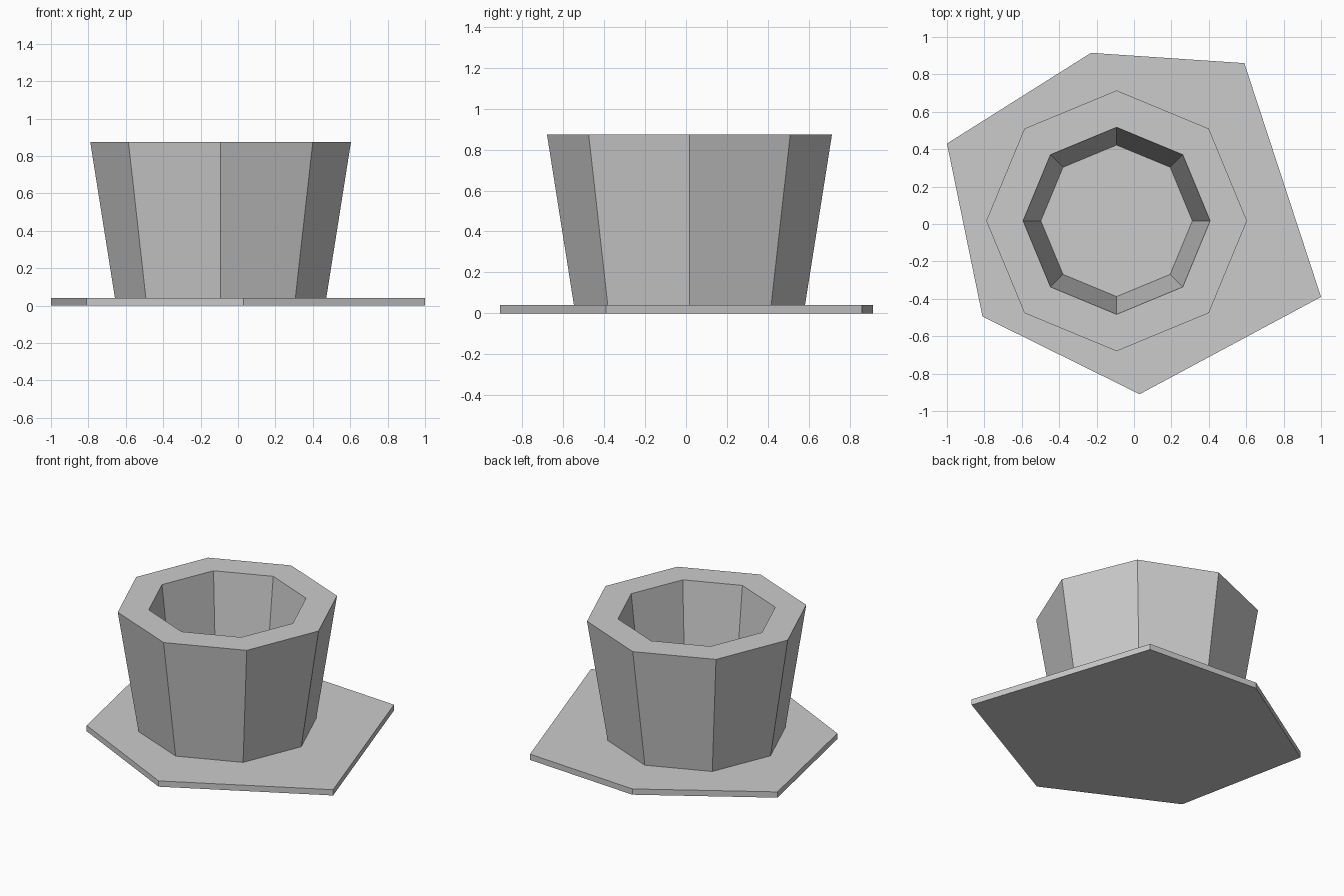
import bpy, bmesh
from math import tau
from mathutils import Vector

cube = bpy.data.objects.get("Cube")
if cube:
    bpy.data.objects.remove(cube, do_unlink=True)

BASE_TOP = 0.04
CUP_TOP = 0.875
SIDES = 8

grey = bpy.data.materials.new("plain grey")
grey.use_nodes = True
colour = (0.6, 0.6, 0.6, 1)
grey.diffuse_color = colour
grey.node_tree.nodes["Principled BSDF"].inputs["Base Color"].default_value = colour


def finish(name, bm, location=(0, 0, 0)):
    bmesh.ops.recalc_face_normals(bm, faces=bm.faces)
    mesh = bpy.data.meshes.new(name)
    bm.to_mesh(mesh)
    bm.free()
    mesh.materials.append(grey)
    obj = bpy.data.objects.new(name, mesh)
    obj.location = location
    bpy.context.collection.objects.link(obj)
    return obj


# Irregular six-sided base plate, extruded from its outline
outline = [(-1, 0.43), (-0.81, -0.495), (0.03, -0.91),
           (1, -0.39), (0.59, 0.86), (-0.23, 0.915)]
bm = bmesh.new()
bottom = bm.faces.new([bm.verts.new((x, y, 0)) for x, y in outline])
top = bmesh.ops.extrude_face_region(bm, geom=[bottom], use_keep_orig=True)
bmesh.ops.translate(bm, vec=(0, 0, BASE_TOP),
                    verts=[v for v in top["geom"] if isinstance(v, bmesh.types.BMVert)])
finish("base_plate", bm)

# Flared eight-sided open cup, its wall section spun around the axis
section = [(0.565, BASE_TOP), (0.697, CUP_TOP), (0.5, CUP_TOP), (0.405, BASE_TOP)]
bm = bmesh.new()
verts = [bm.verts.new((r, 0, z)) for r, z in section]
edges = [bm.edges.new((verts[i - 1], verts[i])) for i in range(len(verts))]
bmesh.ops.spin(bm, geom=verts + edges, cent=Vector(), axis=(0, 0, 1),
               angle=tau, steps=SIDES, use_merge=True)
bmesh.ops.remove_doubles(bm, verts=bm.verts, dist=0.001)
finish("cup_wall", bm, (-0.093, 0.017, 0))
